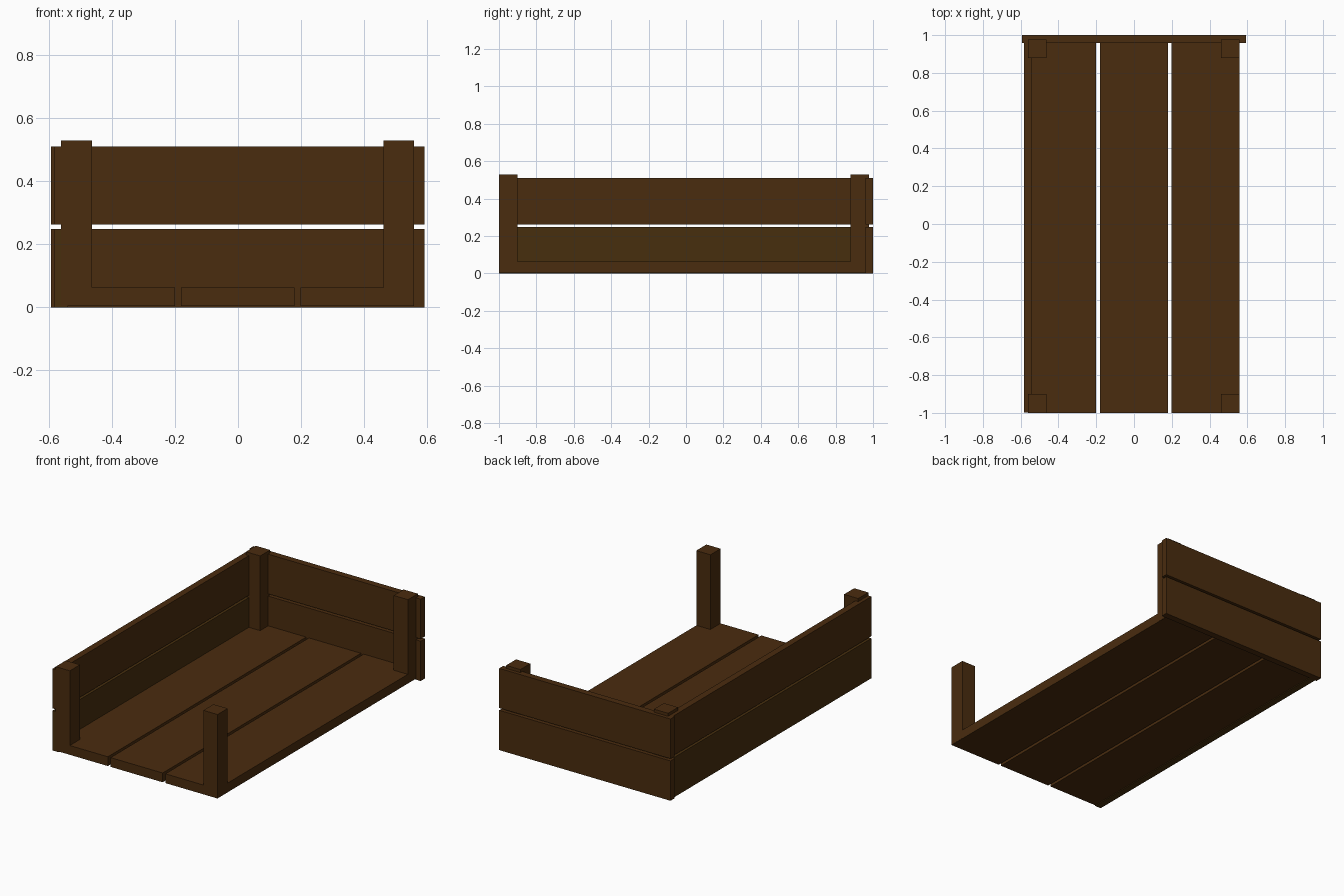
import bpy

if "Cube" in bpy.data.objects:
    bpy.data.objects.remove(bpy.data.objects["Cube"])


def material(name, colour):
    m = bpy.data.materials.new(name)
    m.diffuse_color = (*colour, 1.0)
    m.use_nodes = True
    m.node_tree.nodes["Principled BSDF"].inputs["Base Color"].default_value = m.diffuse_color
    return m


brown = material("dark_brown_wood", (0.068, 0.025, 0.0045))
olive = material("olive_brown_wood", (0.064, 0.028, 0.0042))


def box(name, x, y, z, mat=brown):
    """Axis-aligned plank given as (min, max) ranges."""
    bpy.ops.mesh.primitive_cube_add(size=1)
    ob = bpy.context.object
    ob.name = name
    for v in ob.data.vertices:
        v.co = [r[0] if c < 0 else r[1] for c, r in zip(v.co, (x, y, z))]
    ob.data.materials.append(mat)
    return ob


# Floor planks
for i, x in enumerate([(-0.56, -0.2), (-0.181, 0.179), (0.198, 0.558)]):
    box(f"floor_plank_{i + 1}", x, (-1.0, 0.96), (0.005, 0.063))

# Corner posts
for end, y in (("front", (-1.0, -0.9)), ("back", (0.88, 0.978))):
    for side, x in (("left", (-0.561, -0.463)), ("right", (0.461, 0.559))):
        box(f"{end}_{side}_post", x, y, (0.006, 0.53))

# Two boards on the back and on the left side
for level, z in (("lower", (0.0, 0.249)), ("upper", (0.263, 0.511))):
    box(f"back_{level}_board", (-0.593, 0.592), (0.959, 1.0), z)
    box(f"left_{level}_board", (-0.583, -0.541), (-0.999, 0.96), z,
        olive if level == "lower" else brown)
